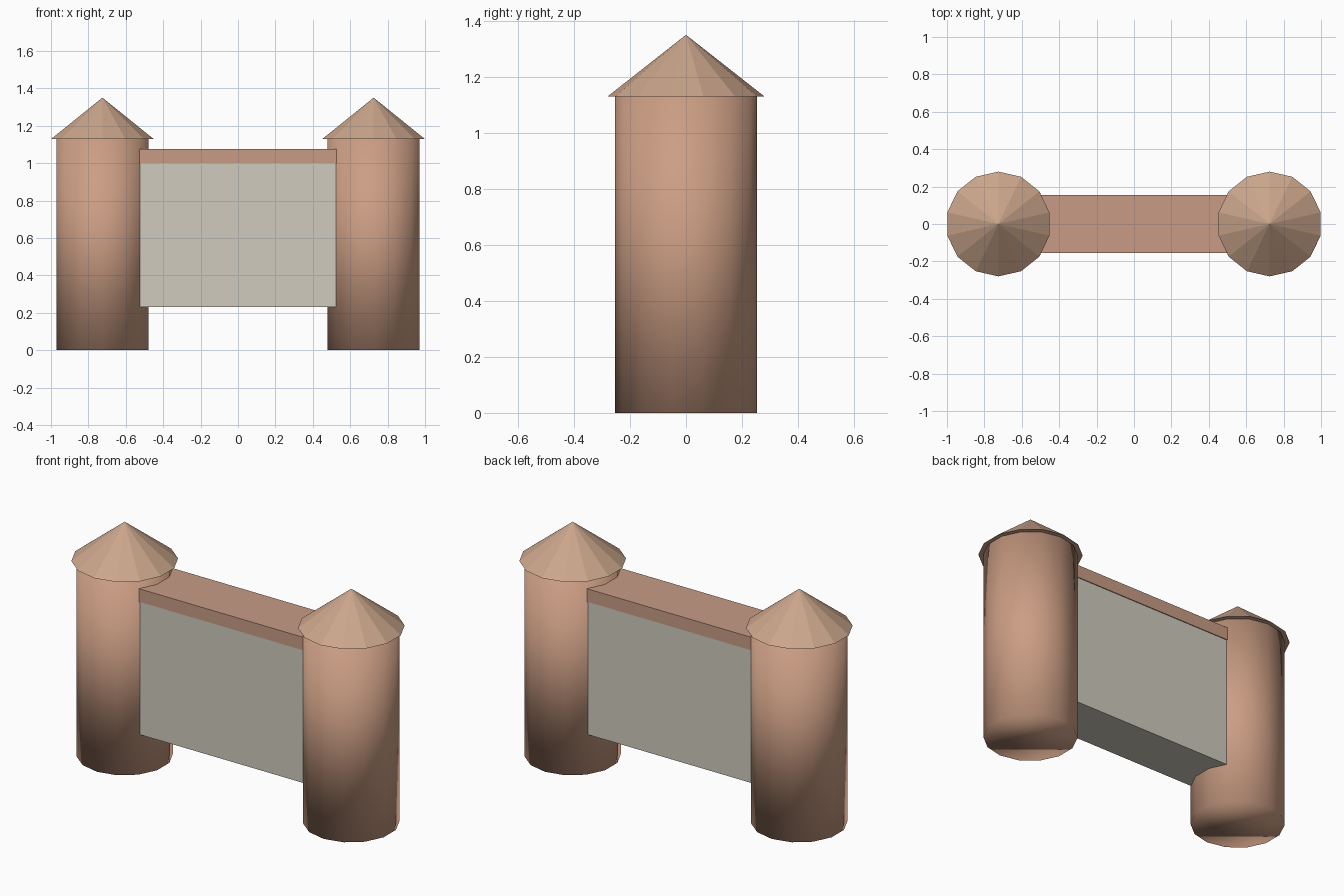
import bpy

if "Cube" in bpy.data.objects:
    bpy.data.objects.remove(bpy.data.objects["Cube"])

SIDES = 14
TOWER_X = 0.725


def paint(obj, name, rgb):
    mat = bpy.data.materials.get(name) or bpy.data.materials.new(name)
    mat.diffuse_color = (*rgb, 1.0)
    mat.use_nodes = True
    mat.node_tree.nodes["Principled BSDF"].inputs["Base Color"].default_value = mat.diffuse_color
    obj.data.materials.append(mat)


def box(name, half, z0, z1):
    bpy.ops.mesh.primitive_cube_add(size=2, location=(0, 0, (z0 + z1) / 2))
    obj = bpy.context.object
    obj.name = name
    obj.scale = (half[0], half[1], (z1 - z0) / 2)
    bpy.ops.object.transform_apply(location=False, rotation=False, scale=True)
    return obj


# Pair of round towers with pointed roofs
for side, label in ((-1, "left"), (1, "right")):
    x = side * TOWER_X
    bpy.ops.mesh.primitive_cylinder_add(
        vertices=SIDES, radius=0.253, depth=1.13, location=(x, 0, 0.565))
    tower = bpy.context.object
    tower.name = label + "_tower"
    bpy.ops.object.shade_smooth()
    paint(tower, "tower_clay", (0.60, 0.34, 0.23))

    bpy.ops.mesh.primitive_cone_add(
        vertices=SIDES, radius1=0.28, radius2=0, depth=0.22, location=(x, 0, 1.24))
    roof = bpy.context.object
    roof.name = label + "_roof"
    paint(roof, "roof_tan", (0.60, 0.38, 0.26))

# Raised wall panel, ends buried in the towers
wall = box("wall_panel", (0.60, 0.15), 0.23, 1.0)
paint(wall, "pale_stone", (0.63, 0.60, 0.52))

# Coping slab on top of the wall
coping = box("wall_coping", (0.60, 0.155), 1.0, 1.075)
paint(coping, "coping_clay", (0.58, 0.33, 0.24))
